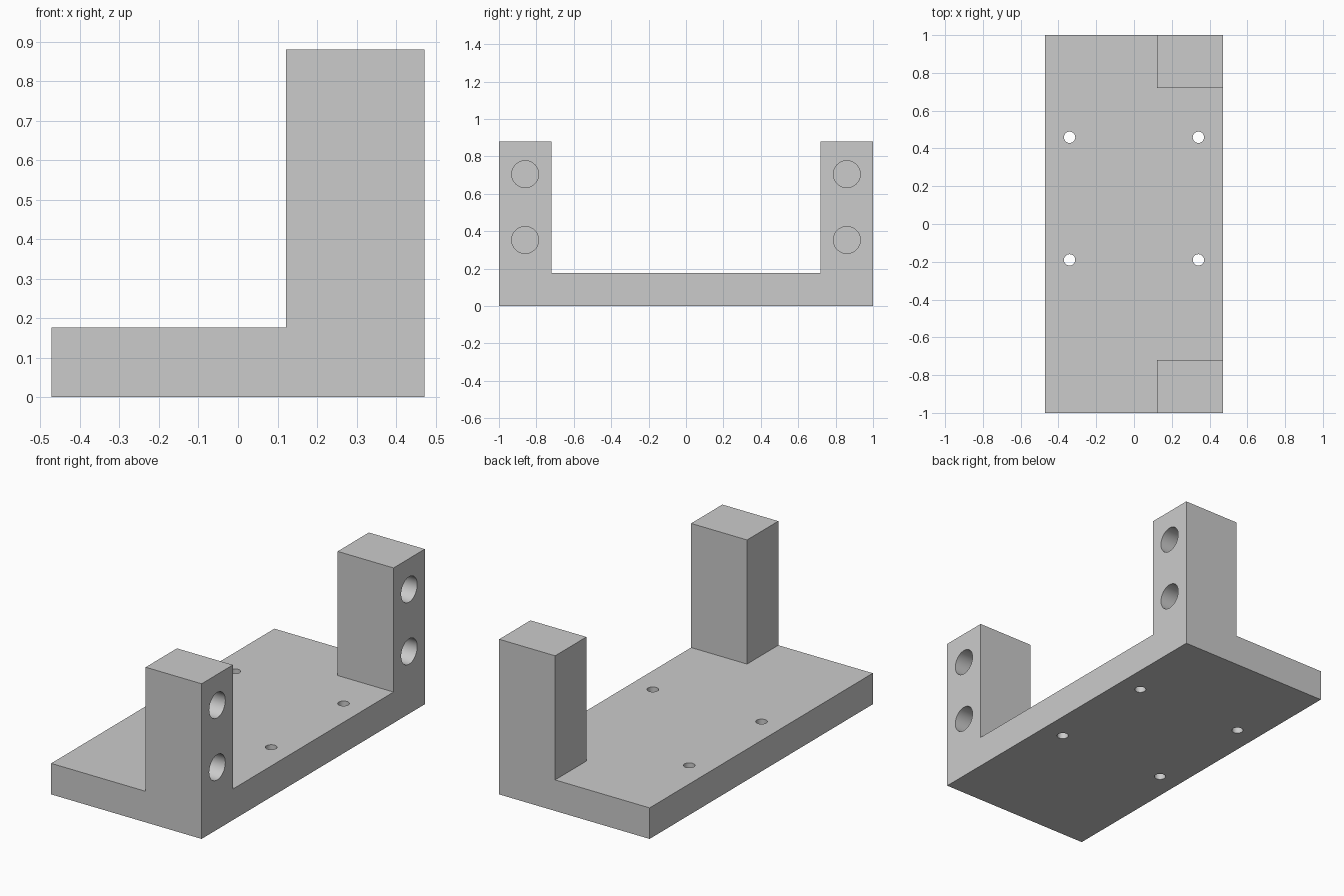
import bpy
import bmesh
import math
from mathutils import Matrix, Vector

cube = bpy.data.objects.get("Cube")
if cube:
    bpy.data.objects.remove(cube, do_unlink=True)

HALF_X, HALF_Y = 0.472, 1.0
PLATE_TOP, POST_TOP = 0.176, 0.88
POST_X, POST_Y = 0.121, 0.72

grey = bpy.data.materials.new("light grey")
grey.use_nodes = True
colour = (0.6, 0.6, 0.6, 1)
grey.diffuse_color = colour
grey.node_tree.nodes["Principled BSDF"].inputs["Base Color"].default_value = colour


def add_object(name, bm):
    mesh = bpy.data.meshes.new(name)
    bm.to_mesh(mesh)
    bm.free()
    mesh.materials.append(grey)
    obj = bpy.data.objects.new(name, mesh)
    bpy.context.collection.objects.link(obj)
    return obj


def box(name, low, high):
    low, high = Vector(low), Vector(high)
    bm = bmesh.new()
    bmesh.ops.create_cube(bm, size=1, matrix=Matrix.Translation((low + high) / 2)
                          @ Matrix.Diagonal((*(high - low), 1)))
    return add_object(name, bm)


def cylinder(name, centre, radius, depth, axis):
    turn = Matrix.Rotation(math.pi / 2, 4, "Y") if axis == "X" else Matrix()
    bm = bmesh.new()
    bmesh.ops.create_cone(bm, cap_ends=True, segments=48, radius1=radius, radius2=radius,
                          depth=depth, matrix=Matrix.Translation(centre) @ turn)
    return add_object(name, bm)


def combine(target, tool, operation):
    mod = target.modifiers.new(tool.name, "BOOLEAN")
    mod.operation, mod.object, mod.solver = operation, tool, "EXACT"
    bpy.context.view_layer.objects.active = target
    bpy.ops.object.modifier_apply(modifier=mod.name)
    bpy.data.objects.remove(tool, do_unlink=True)


# Base plate with an upright post at each end
bracket = box("mounting_bracket", (-HALF_X, -HALF_Y, 0), (HALF_X, HALF_Y, PLATE_TOP))
for y0, y1 in ((-HALF_Y, -POST_Y), (POST_Y, HALF_Y)):
    post = box("post", (POST_X, y0, 0), (HALF_X, y1, POST_TOP))
    combine(bracket, post, "UNION")

# Blind holes in the outer face of each post
HOLE_DEPTH = 0.28
for y in (-0.86, 0.86):
    for z in (0.353, 0.705):
        hole = cylinder("post_hole", (HALF_X, y, z), 0.072, HOLE_DEPTH * 2, "X")
        combine(bracket, hole, "DIFFERENCE")

# Screw holes through the plate
for x in (-0.341, 0.341):
    for y in (-0.19, 0.459):
        hole = cylinder("screw_hole", (x, y, PLATE_TOP / 2), 0.03, PLATE_TOP * 2, "Z")
        combine(bracket, hole, "DIFFERENCE")

# Smooth the hole walls, keep the edges sharp
bpy.ops.object.select_all(action="DESELECT")
bracket.select_set(True)
bpy.context.view_layer.objects.active = bracket
bpy.ops.object.shade_smooth_by_angle(angle=math.radians(30))
